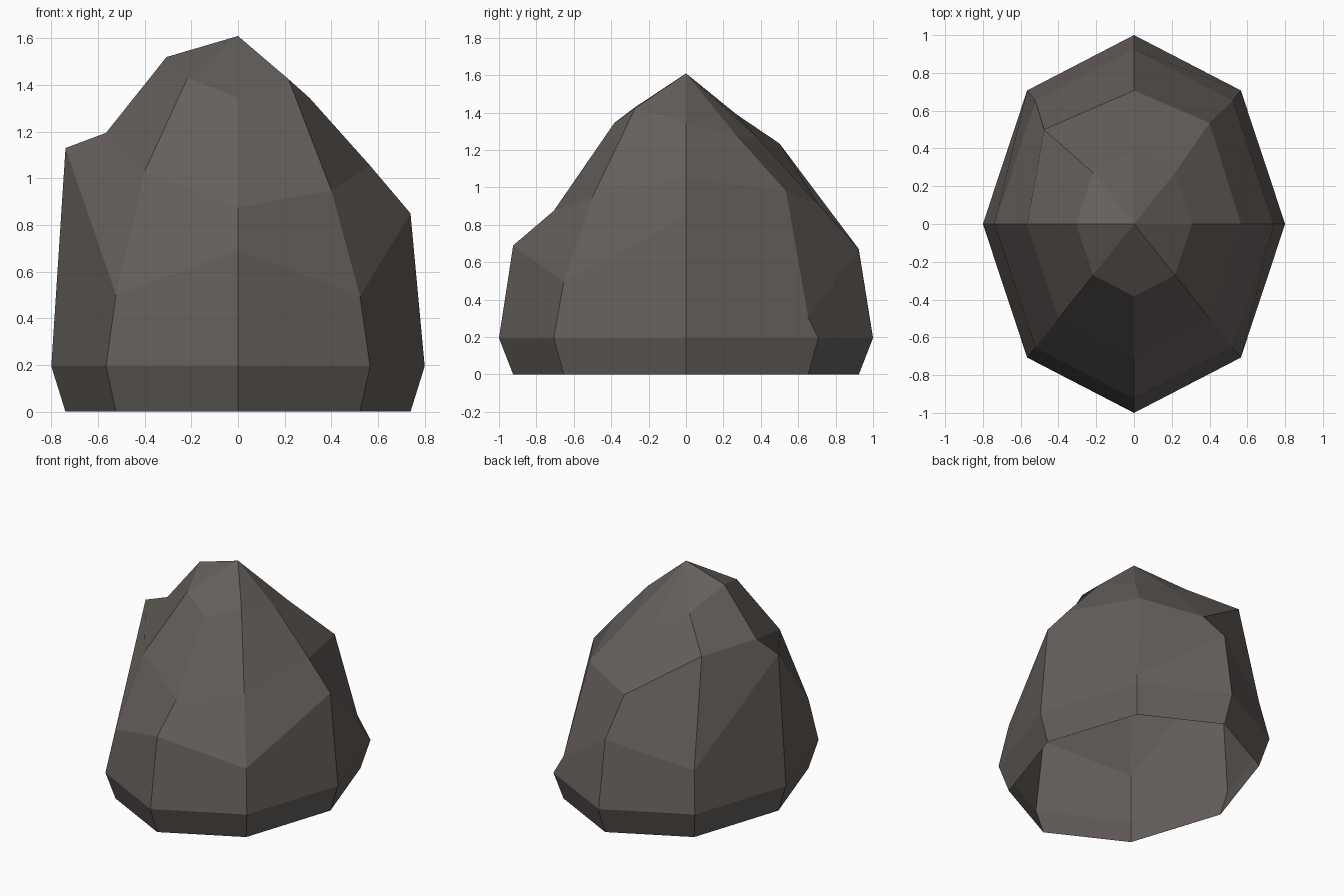
import bpy, bmesh, math

if "Cube" in bpy.data.objects:
    bpy.data.objects.remove(bpy.data.objects["Cube"])

# One flat grey-brown stone colour
stone = bpy.data.materials.new("grey_brown_stone")
stone.diffuse_color = (0.13, 0.115, 0.105, 1)
stone.use_nodes = True
stone.node_tree.nodes["Principled BSDF"].inputs["Base Color"].default_value = stone.diffuse_color

SIDES = 8
# Rings from the ground up: radius factor, heights counter-clockwise from +x
rings = [
    (0.924, [0.0] * SIDES),
    (1.0,   [0.195] * SIDES),
    (0.924, [0.85, 0.305, 0.67, 0.48, 1.13, 0.50, 0.69, 0.495]),
    (0.707, [1.055, 0.98, 0.91, 1.235, 1.195, 1.03, 0.875, 0.95]),
    (0.383, [1.345, 1.275, 1.265, 1.39, 1.52, 1.43, 1.345, 1.425]),
]
# Two knocked-out corners of the shoulder ring: (ring, side) -> shift in x, y
bumps = {(3, 1): (0.0, 0.035), (3, 3): (-0.076, 0.0)}

# Boulder shell, open underneath
bm = bmesh.new()
loops = []
for r, (radius, heights) in enumerate(rings):
    loop = []
    for k, z in enumerate(heights):
        a = 2 * math.pi * k / SIDES
        dx, dy = bumps.get((r, k), (0, 0))
        loop.append(bm.verts.new((0.8 * radius * math.cos(a) + dx,
                                  radius * math.sin(a) + dy, z)))
    loops.append(loop)

for low, high in zip(loops, loops[1:]):
    for k in range(SIDES):
        n = (k + 1) % SIDES
        bm.faces.new((low[k], low[n], high[n], high[k]))

# Peak
peak = bm.verts.new((0, 0, 1.61))
for k in range(SIDES):
    bm.faces.new((loops[-1][k], loops[-1][(k + 1) % SIDES], peak))

mesh = bpy.data.meshes.new("boulder")
bm.to_mesh(mesh)
bm.free()
mesh.materials.append(stone)
boulder = bpy.data.objects.new("boulder", mesh)
bpy.context.collection.objects.link(boulder)
